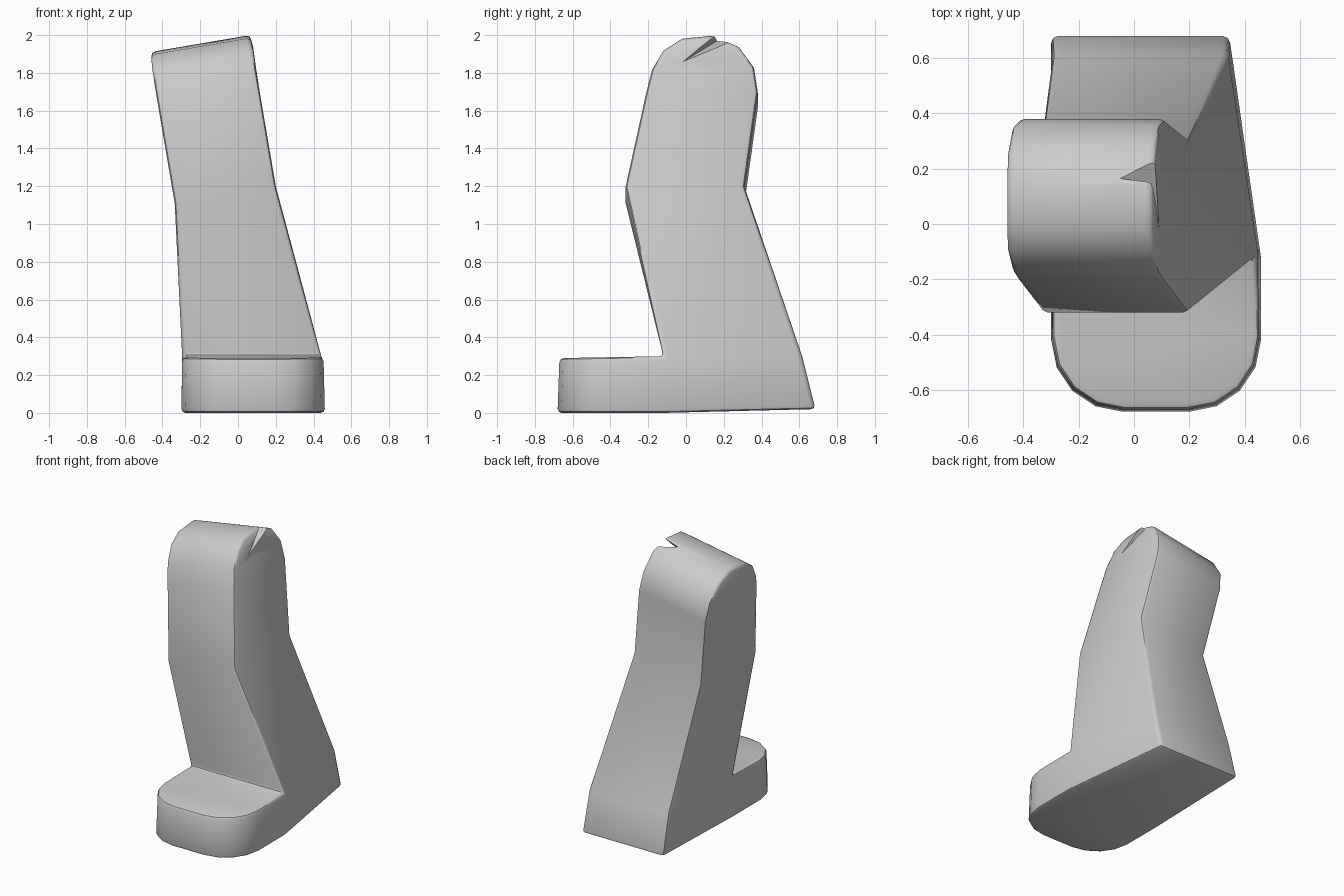
import bpy, bmesh

if "Cube" in bpy.data.objects:
    bpy.data.objects.remove(bpy.data.objects["Cube"])


def make_object(name, bm):
    bmesh.ops.recalc_face_normals(bm, faces=bm.faces[:])
    mesh = bpy.data.meshes.new(name)
    bm.to_mesh(mesh)
    bm.free()
    obj = bpy.data.objects.new(name, mesh)
    bpy.context.collection.objects.link(obj)
    return obj


# Leg levels from sole to crown: front y, front z, back y, back z, left x, right x front, right x back
LEVELS = [
    (-0.12, 0.00, 0.685, 0.02, -0.30, 0.46, 0.345),
    (-0.12, 0.30, 0.615, 0.30, -0.295, 0.45, 0.34),
    (-0.32, 1.20, 0.31, 1.20, -0.335, 0.20, 0.20),
    (-0.21, 1.70, 0.38, 1.70, -0.42, 0.115, 0.115),
    (-0.18, 1.82, 0.36, 1.83, -0.44, 0.095, 0.095),
    (-0.12, 1.92, 0.28, 1.94, -0.455, 0.08, 0.08),
    (-0.02, 1.985, 0.14, 2.0, -0.46, 0.065, 0.065),
]
TILT = 0.17   # the upper leg leans sideways, so its left side sits lower

bm = bmesh.new()
rings = []
for i, (yf, zf, yb, zb, xl, xf, xb) in enumerate(LEVELS):
    t = TILT if i > 1 else 0
    rings.append([bm.verts.new(c) for c in (
        (xl, yf, zf - t * (xf - xl)), (xf, yf, zf),
        (xb, yb, zb), (xl, yb, zb - t * (xb - xl)))])

# Leg walls; the lowest front wall stays open for the toe
for i, (a, b) in enumerate(zip(rings, rings[1:])):
    for k in range(4):
        if i == 0 and k == 0:
            continue
        n = (k + 1) % 4
        bm.faces.new((a[k], a[n], b[n], b[k]))
bm.faces.new(rings[0])
bm.faces.new(rings[-1])

# Toe block continuing forward from the ankle
toe = [bm.verts.new(c) for c in ((-0.30, -0.68, 0), (0.46, -0.68, 0),
                                 (0.455, -0.67, 0.29), (-0.295, -0.67, 0.29))]
ankle = [rings[0][0], rings[0][1], rings[1][1], rings[1][0]]
for k in range(4):
    n = (k + 1) % 4
    bm.faces.new((toe[k], toe[n], ankle[n], ankle[k]))
bm.faces.new(toe)
bmesh.ops.recalc_face_normals(bm, faces=bm.faces[:])

# Round toe outline
corners = [bm.edges.get((toe[0], toe[3])), bm.edges.get((toe[1], toe[2]))]
bmesh.ops.bevel(bm, geom=corners, offset=0.26, segments=4, profile=0.5,
                affect='EDGES', clamp_overlap=True)
leg = make_object("leg_with_foot", bm)

# Small pinched notch in the crown's right rim
bm = bmesh.new()
p = [bm.verts.new(c) for c in ((0.14, 0.15, 2.02), (0.14, 0.28, 1.965),
                               (0.14, -0.08, 1.82), (-0.07, 0.19, 1.985))]
for f in ((0, 1, 2), (0, 1, 3), (1, 2, 3), (0, 2, 3)):
    bm.faces.new([p[i] for i in f])
notch = make_object("notch_cutter", bm)
notch.hide_render = True
notch.hide_set(True)

# Softened rims, then the notch
bevel = leg.modifiers.new("rim", 'BEVEL')
bevel.width = 0.022
bevel.segments = 2
bevel.limit_method = 'ANGLE'
bevel.angle_limit = 0.75
cut = leg.modifiers.new("notch", 'BOOLEAN')
cut.operation = 'DIFFERENCE'
cut.solver = 'EXACT'
cut.object = notch

bpy.ops.object.select_all(action='DESELECT')
bpy.context.view_layer.objects.active = leg
leg.select_set(True)
for m in ("rim", "notch"):
    bpy.ops.object.modifier_apply(modifier=m)
bpy.data.objects.remove(notch)
bpy.ops.object.shade_smooth_by_angle(angle=0.7)
